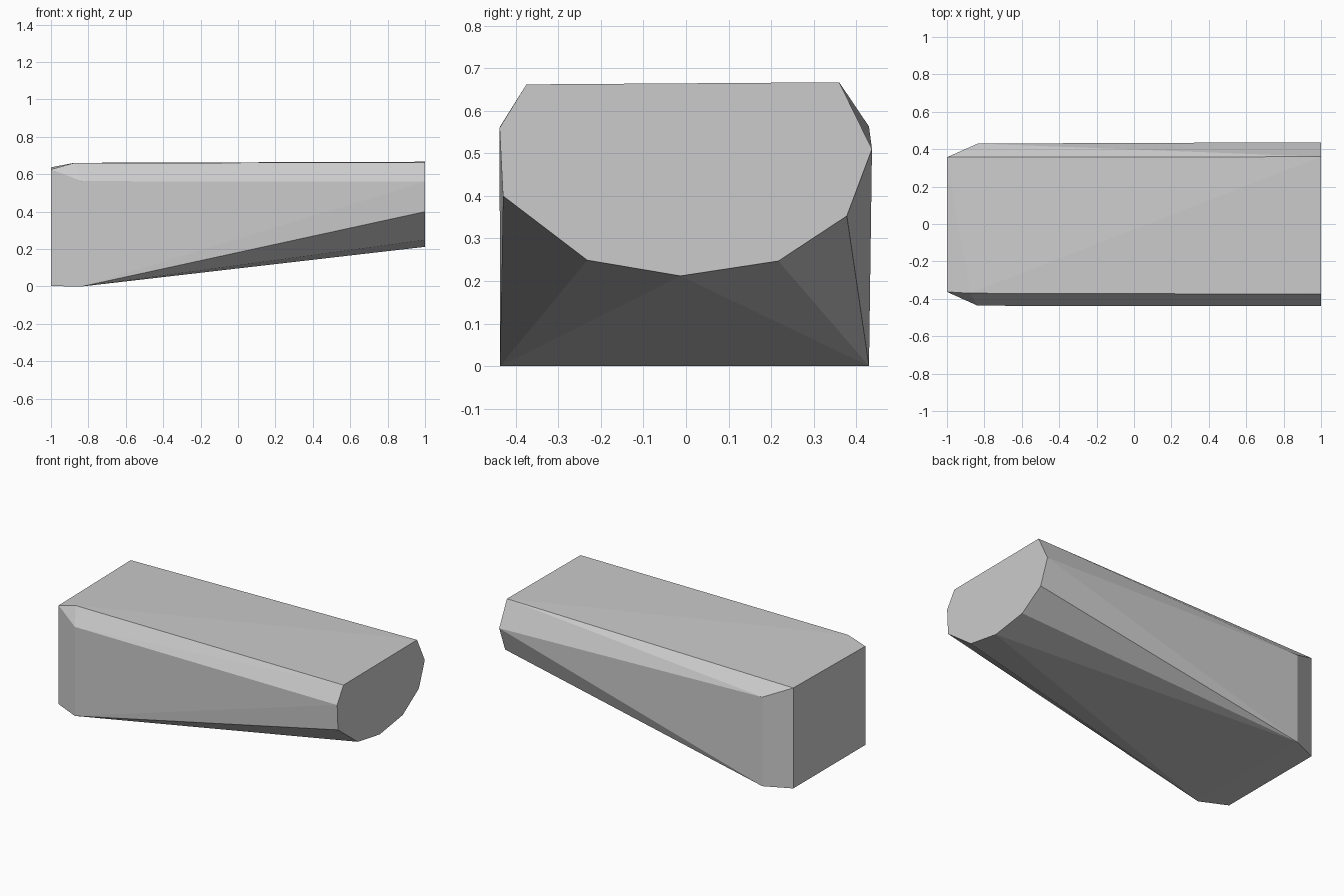
import bpy
import bmesh

cube = bpy.data.objects.get("Cube")
if cube:
    bpy.data.objects.remove(cube, do_unlink=True)

# Single plain grey
grey = bpy.data.materials.new("light_grey")
grey.use_nodes = True
colour = (0.6, 0.6, 0.6, 1.0)
grey.diffuse_color = colour
grey.node_tree.nodes["Principled BSDF"].inputs["Base Color"].default_value = colour

# Rounded end profile (y, z) at the raised end
end_profile = [(-0.43, 0.40), (-0.438, 0.56), (-0.375, 0.662), (0.36, 0.667),
               (0.437, 0.51), (0.378, 0.353), (0.217, 0.247),
               (-0.013, 0.212), (-0.232, 0.249)]
points = [(1.0, y, z) for y, z in end_profile]

# Widest section near the deep end
points += [(-0.835, y, z) for y in (-0.437, 0.43) for z in (0.0, 0.563)]

# Narrow flat cap with chamfered corners
points += [(-1.0, y, 0.002) for y in (-0.363, 0.357)]
points += [(-1.0, -0.363, 0.626), (-1.0, 0.357, 0.637)]

# Front top corner set back from the cap
points.append((-0.875, -0.37, 0.661))

# Wrap the sections in one convex faceted body
bm = bmesh.new()
for p in points:
    bm.verts.new(p)
bmesh.ops.convex_hull(bm, input=bm.verts[:])
bmesh.ops.dissolve_limit(bm, angle_limit=0.002, verts=bm.verts[:], edges=bm.edges[:])
bmesh.ops.recalc_face_normals(bm, faces=bm.faces[:])

mesh = bpy.data.meshes.new("tapered_block")
bm.to_mesh(mesh)
bm.free()
mesh.materials.append(grey)
block = bpy.data.objects.new("tapered_block", mesh)
bpy.context.collection.objects.link(block)
